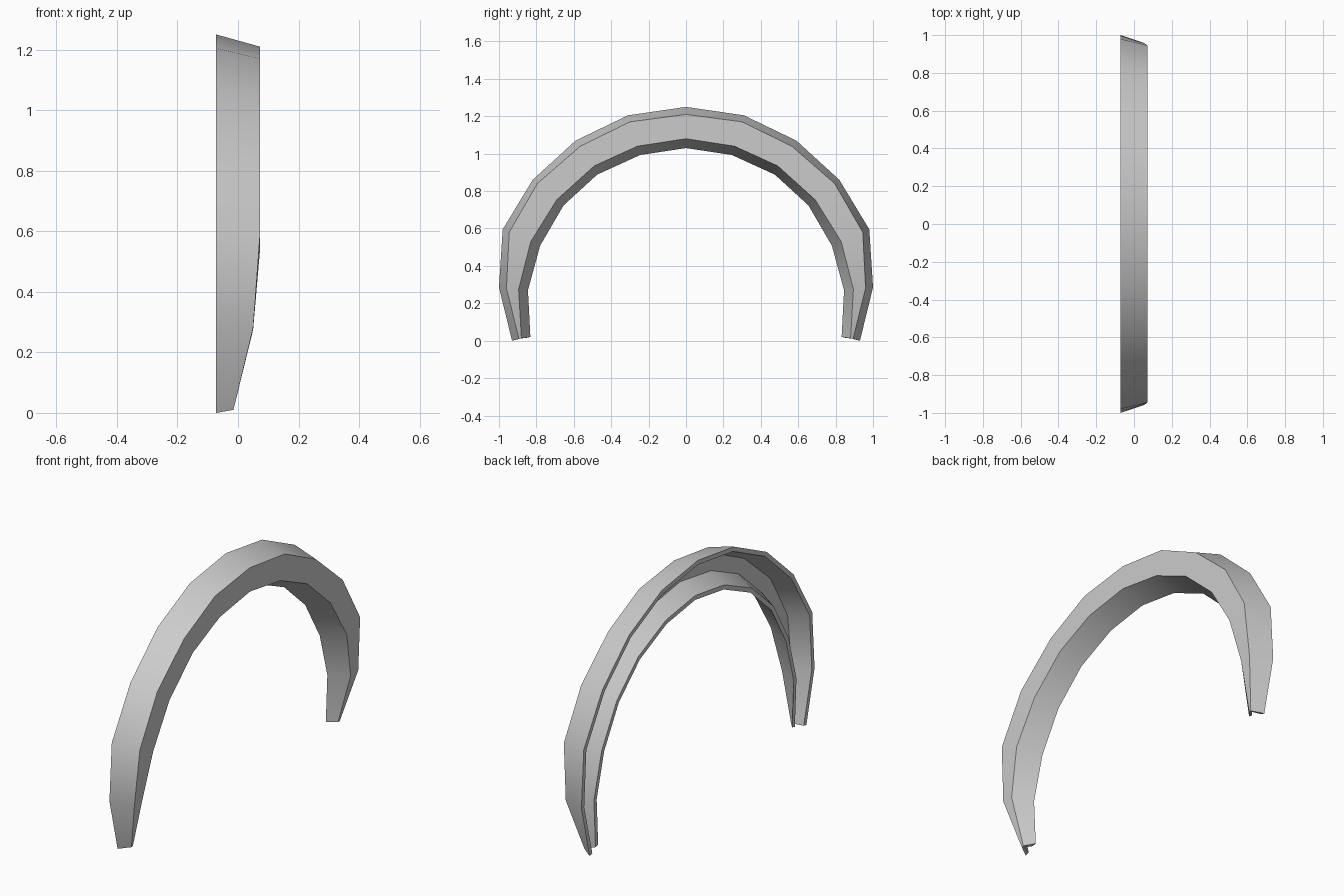
import bpy
import bmesh
from mathutils import Vector

if "Cube" in bpy.data.objects:
    bpy.data.objects.remove(bpy.data.objects["Cube"])

BACK, INNER_BACK, THICK = -0.072, -0.055, 0.024

# One half of the arch, tip to crown. Each row: front x, then (y, z) of the
# outer back, outer front, inner front and inner back edges.
half = [
    (-0.015, (0.93, 0.00), (0.893, 0.01), (0.88, 0.013), (0.832, 0.02)),
    (0.05, (1.00, 0.285), (0.96, 0.28), (0.895, 0.275), (0.845, 0.27)),
    (0.072, (0.98, 0.595), (0.945, 0.58), (0.83, 0.53), (0.78, 0.508)),
    (0.072, (0.82, 0.86), (0.795, 0.84), (0.69, 0.755), (0.655, 0.723)),
    (0.072, (0.59, 1.07), (0.565, 1.04), (0.49, 0.935), (0.475, 0.888)),
    (0.072, (0.31, 1.205), (0.30, 1.17), (0.26, 1.04), (0.245, 0.993)),
    (0.072, (0.00, 1.25), (0.00, 1.21), (0.00, 1.08), (0.00, 1.03)),
]


def section(row, side):
    """Closed U-shaped cross-section: four outside points, four inside ones."""
    front, *points = row
    ob, of, f, b = [Vector((x, side * y, z)) for x, (y, z)
                    in zip((BACK, front, front, INNER_BACK), points)]
    across = (f - of).normalized()
    gap = min(THICK, 0.4 * (f - of).length)
    depth = Vector((-0.25 * (front - BACK), 0, 0))
    inside = [b - across * THICK, f - across * gap + depth,
              of + across * gap + depth, ob + across * THICK]
    return [ob, of, f, b] + inside


# Channel open at the back, swept from the -y tip to the +y tip
sections = [section(r, -1) for r in half] + [section(r, 1) for r in half[-2::-1]]
bm = bmesh.new()
rings = [[bm.verts.new(p) for p in s] for s in sections]
for a, b in zip(rings, rings[1:]):
    for j in range(8):
        k = (j + 1) % 8
        bm.faces.new((a[j], a[k], b[k], b[j]))

# Wall ends at both tips
for ring in (rings[0], rings[-1]):
    for j in range(3):
        bm.faces.new((ring[j], ring[j + 1], ring[6 - j], ring[7 - j]))
bmesh.ops.recalc_face_normals(bm, faces=bm.faces)

mesh = bpy.data.meshes.new("wheel_arch_trim")
bm.to_mesh(mesh)
bm.free()
arch = bpy.data.objects.new("wheel_arch_trim", mesh)
bpy.context.collection.objects.link(arch)
bpy.context.view_layer.objects.active = arch
arch.select_set(True)
bpy.ops.object.shade_smooth_by_angle(angle=0.6)
